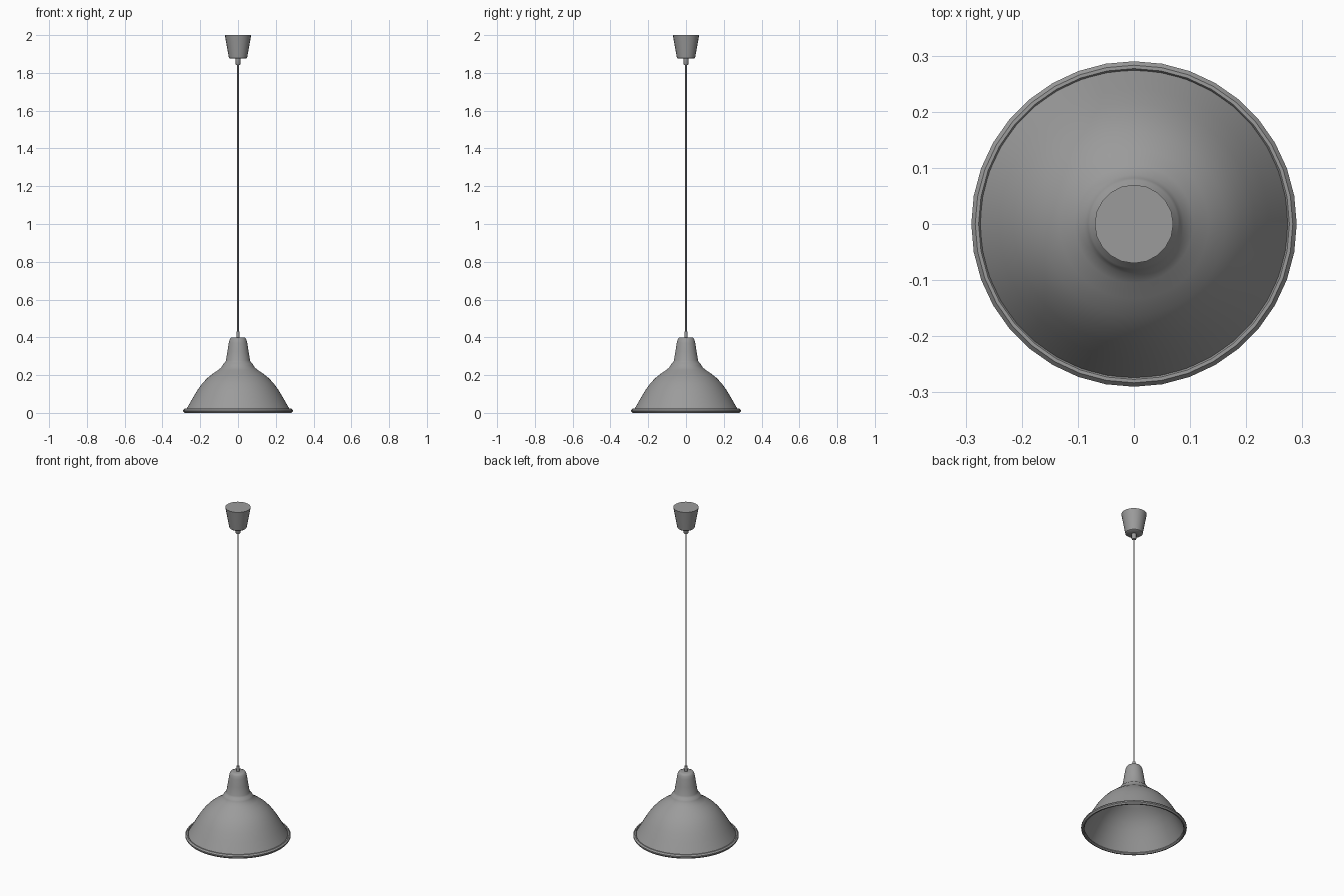
import bpy, bmesh, math

if "Cube" in bpy.data.objects:
    bpy.data.objects.remove(bpy.data.objects["Cube"])

grey = bpy.data.materials.new("dark_grey")
grey.diffuse_color = (0.33, 0.33, 0.33, 1)
grey.use_nodes = True
grey.node_tree.nodes["Principled BSDF"].inputs["Base Color"].default_value = grey.diffuse_color


def lathe(name, profile, sides, angle=40, closed=False):
    """Spin an (r, z) profile about the z axis; cap the ends or close the loop."""
    bm = bmesh.new()
    rings = []
    for r, z in profile:
        rings.append([bm.verts.new((r * math.cos(2 * math.pi * i / sides),
                                    r * math.sin(2 * math.pi * i / sides), z))
                      for i in range(sides)])
    following = rings[1:] + rings[:1] if closed else rings[1:]
    for a, b in zip(rings, following):
        for i in range(sides):
            j = (i + 1) % sides
            bm.faces.new((a[i], a[j], b[j], b[i]))
    if not closed:
        bm.faces.new(rings[0])
        bm.faces.new(rings[-1])
    bmesh.ops.recalc_face_normals(bm, faces=bm.faces)
    mesh = bpy.data.meshes.new(name)
    bm.to_mesh(mesh)
    bm.free()
    mesh.materials.append(grey)
    obj = bpy.data.objects.new(name, mesh)
    bpy.context.collection.objects.link(obj)
    bpy.ops.object.select_all(action='DESELECT')
    obj.select_set(True)
    bpy.context.view_layer.objects.active = obj
    bpy.ops.object.shade_smooth_by_angle(angle=math.radians(angle))
    return obj


# Bell shade: outer wall down to the edge, then the inner wall back up
outer = [(0.031, 0.4), (0.039, 0.397), (0.045, 0.387), (0.049, 0.37),
         (0.056, 0.325), (0.064, 0.277), (0.068, 0.268), (0.078, 0.26),
         (0.082, 0.252), (0.088, 0.241), (0.105, 0.227), (0.133, 0.208),
         (0.163, 0.184), (0.19, 0.155), (0.215, 0.12), (0.24, 0.078),
         (0.26, 0.043), (0.276, 0.015)]
inner = [(r - 0.004, z - 0.003) for r, z in reversed(outer)]
lathe("shade", outer + inner, 64, 55)

# Rolled rim around the shade's edge
lathe("rim", [(0.274, 0.019), (0.277, 0.023), (0.283, 0.023), (0.29, 0.015),
              (0.29, 0.008), (0.283, 0.0), (0.276, 0.0), (0.272, 0.006)],
      36, 30, closed=True)

# Cord with its grips at both ends
lathe("cord", [(0.004, 0.39), (0.004, 1.88)], 8, 50)
lathe("lower_cord_grip", [(0.009, 0.395), (0.009, 0.43)], 16)
lathe("upper_cord_grip", [(0.011, 1.842), (0.013, 1.845), (0.013, 1.88)], 16)

# Tapered ceiling cup
lathe("ceiling_cup", [(0.043, 1.875), (0.048, 1.879), (0.0685, 1.992), (0.07, 2.0)], 20)
